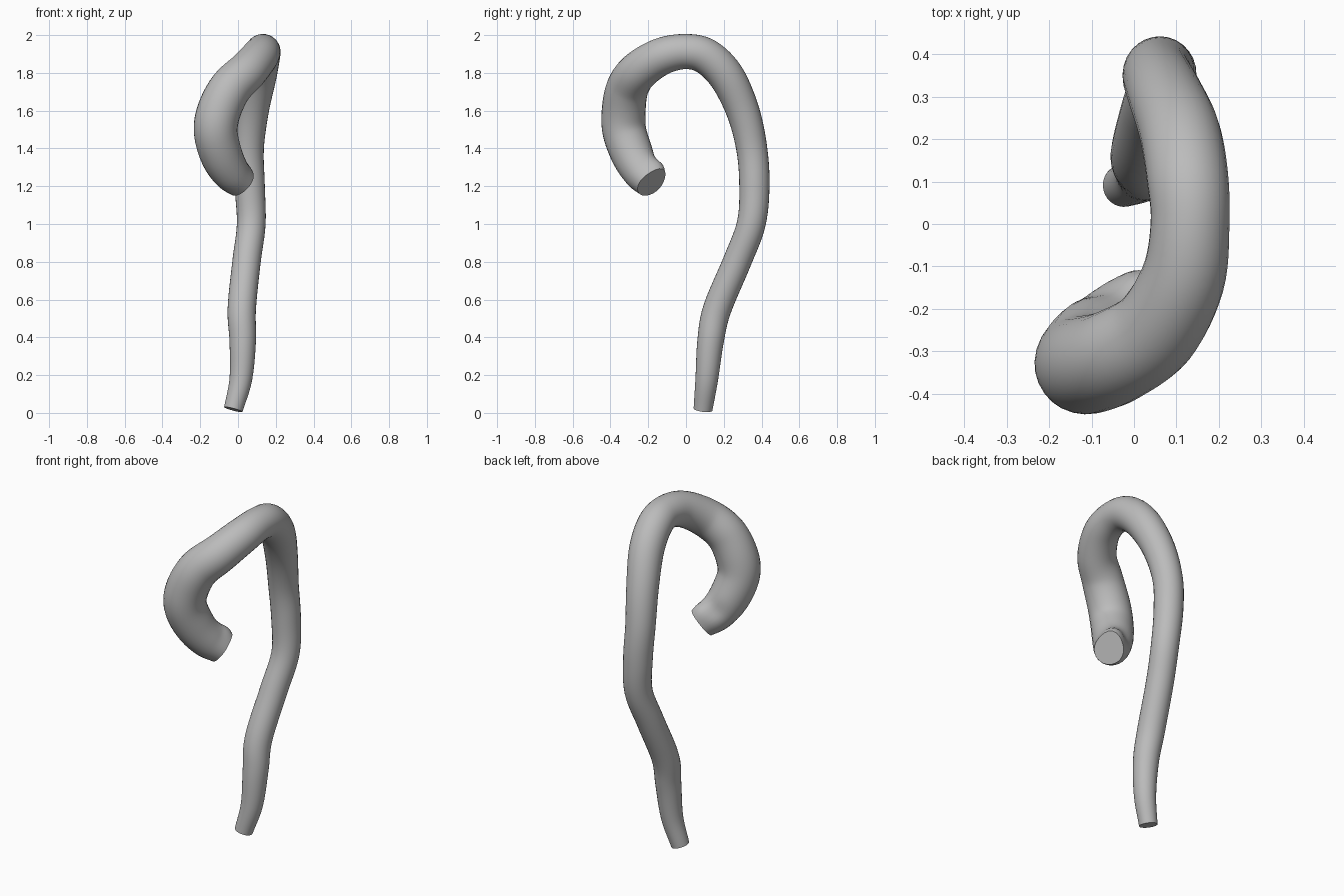
import bpy, bmesh, math
from mathutils import Vector

cube = bpy.data.objects.get("Cube")
if cube:
    bpy.data.objects.remove(cube, do_unlink=True)

# Matte grey for the whole tube
grey = bpy.data.materials.new("plain grey")
grey.use_nodes = True
color = (0.5, 0.5, 0.5, 1)
grey.diffuse_color = color
grey.node_tree.nodes["Principled BSDF"].inputs["Base Color"].default_value = color

# Centre line: x, y, z, radius, from the foot over the arch to the hooked end
PATH = [
    (-.025, .09, .018, .05), (.015, .11, .18, .06), (.025, .13, .38, .07),
    (.02, .165, .55, .075), (.045, .27, .8, .075), (.07, .345, 1.0, .076),
    (.062, .362, 1.2, .08), (.055, .348, 1.4, .082), (.075, .30, 1.6, .088),
    (.108, .215, 1.78, .095), (.126, .11, 1.885, .096), (.132, 0, 1.913, .093),
    (.115, -.13, 1.887, .099), (.05, -.25, 1.81, .106), (-.04, -.31, 1.72, .112),
    (-.1, -.33, 1.6, .116), (-.118, -.326, 1.49, .116), (-.09, -.285, 1.37, .112),
    (-.04, -.235, 1.275, .1), (.02, -.187, 1.213, .08),
]
SIDES, STEPS = 28, 6

# Small swelling and dimples near the hooked end: position, reach, push
BUMPS = [((.03, -.13, 1.31), .06, .035), ((-.08, -.17, 1.32), .05, -.015),
         ((.07, -.13, 1.24), .035, .02)]


def catmull(p, t):
    a, b, c, d = p
    return .5 * (2 * b + (c - a) * t + (2 * a - 5 * b + 4 * c - d) * t ** 2
                 + (3 * b - a - 3 * c + d) * t ** 3)


# Smooth the centre line
keys = [Vector(p) for p in PATH]
keys = [2 * keys[0] - keys[1]] + keys + [2 * keys[-1] - keys[-2]]
line = [catmull(keys[i:i + 4], s / STEPS)
        for i in range(len(keys) - 3) for s in range(STEPS)] + [keys[-2]]

# Sweep rings along the centre line with a twist-free frame
bm = bmesh.new()
rings = []
side = Vector((1, 0, 0))
for i, p in enumerate(line):
    tangent = (line[min(i + 1, len(line) - 1)] - line[max(i - 1, 0)]).to_3d().normalized()
    side = (side - tangent * side.dot(tangent)).normalized()
    up = tangent.cross(side)
    ring = []
    for k in range(SIDES):
        a = math.tau * k / SIDES
        out = side * math.cos(a) + up * math.sin(a)
        co = p.to_3d() + out * p.w
        for centre, reach, push in BUMPS:
            co += out * push * math.exp(-((co - Vector(centre)).length / reach) ** 2)
        ring.append(bm.verts.new(co))
    rings.append(ring)
for r, s in zip(rings, rings[1:]):
    for k in range(SIDES):
        j = (k + 1) % SIDES
        bm.faces.new((r[k], r[j], s[j], s[k]))

# Flat caps at both ends
bm.faces.new(rings[0][::-1])
bm.faces.new(rings[-1])
bmesh.ops.recalc_face_normals(bm, faces=bm.faces)

mesh = bpy.data.meshes.new("hooked_tube")
bm.to_mesh(mesh)
bm.free()
mesh.materials.append(grey)
tube = bpy.data.objects.new("hooked_tube", mesh)
bpy.context.collection.objects.link(tube)
bpy.context.view_layer.objects.active = tube
tube.select_set(True)
bpy.ops.object.shade_smooth_by_angle(angle=math.radians(45))
